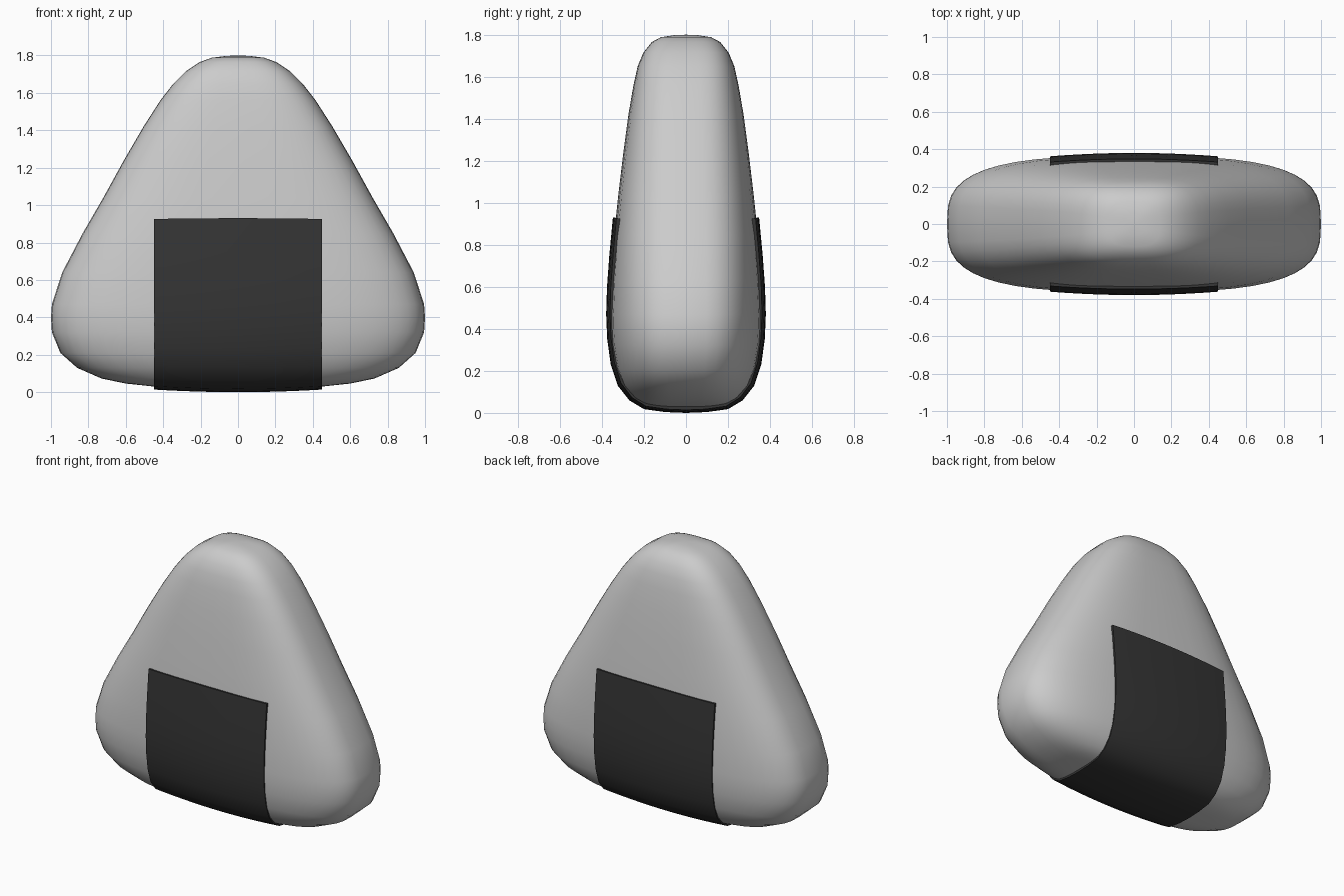
import bpy, bmesh, math

if "Cube" in bpy.data.objects:
    bpy.data.objects.remove(bpy.data.objects["Cube"])


def finish(bm, name, angle):
    mesh = bpy.data.meshes.new(name)
    bm.to_mesh(mesh)
    bm.free()
    obj = bpy.data.objects.new(name, mesh)
    bpy.context.collection.objects.link(obj)
    bpy.ops.object.select_all(action='DESELECT')
    obj.select_set(True)
    bpy.context.view_layer.objects.active = obj
    bpy.ops.object.shade_smooth_by_angle(angle=math.radians(angle))
    return obj


# Rice body: stacked superellipse rings (z, half width, half depth)
rings = [(0.015, 0.25, 0.10), (0.03, 0.45, 0.19), (0.046, 0.6, 0.228),
         (0.073, 0.73, 0.262), (0.13, 0.86, 0.305), (0.21, 0.95, 0.338),
         (0.32, 0.995, 0.357), (0.40, 1.0, 0.362), (0.47, 0.995, 0.363),
         (0.64, 0.94, 0.356), (0.85, 0.83, 0.342), (1.04, 0.72, 0.322),
         (1.24, 0.61, 0.298), (1.42, 0.505, 0.274), (1.56, 0.415, 0.25),
         (1.65, 0.345, 0.23), (1.715, 0.28, 0.203), (1.765, 0.205, 0.163),
         (1.788, 0.14, 0.12), (1.798, 0.06, 0.055)]
SEG, POWER = 48, 2 / 3.1


def spow(v):
    return math.copysign(abs(v) ** POWER, v)


bm = bmesh.new()
loops = []
for z, w, d in rings:
    loops.append([bm.verts.new((w * spow(math.cos(a)), d * spow(math.sin(a)), z))
                  for a in (2 * math.pi * i / SEG for i in range(SEG))])
for lo, hi in zip(loops, loops[1:]):
    for i in range(SEG):
        j = (i + 1) % SEG
        bm.faces.new((lo[i], lo[j], hi[j], hi[i]))
bottom = bm.verts.new((0, 0, 0.01))
top = bm.verts.new((0, 0, 1.8))
for i in range(SEG):
    j = (i + 1) % SEG
    bm.faces.new((bottom, loops[0][j], loops[0][i]))
    bm.faces.new((top, loops[-1][i], loops[-1][j]))
finish(bm, "rice_body", 80)

# Seaweed strip: runs down the front, under the base and up the back
half = [(0.348, 0.93), (0.365, 0.75), (0.376, 0.6), (0.38, 0.47), (0.375, 0.35),
        (0.358, 0.23), (0.325, 0.13), (0.27, 0.06), (0.2, 0.018), (0.1, 0.004)]
path = [(-y, z) for y, z in half] + [(0, 0)] + half[::-1]
bm = bmesh.new()
cols = []
for k in range(13):
    s = k / 6 - 1
    cols.append([bm.verts.new((0.45 * s, y * (1 - 0.048 * s * s),
                               z + 0.014 * s * s * (1 - 1.4 * z)))
                 for y, z in path])
for a, b in zip(cols, cols[1:]):
    for j in range(len(path) - 1):
        bm.faces.new((a[j], a[j + 1], b[j + 1], b[j]))
strip = finish(bm, "seaweed_wrap", 40)
mod = strip.modifiers.new("thickness", 'SOLIDIFY')
mod.thickness = 0.035
mod.offset = -1
bpy.ops.object.modifier_apply(modifier=mod.name)
bpy.ops.object.shade_smooth_by_angle(angle=math.radians(40))

mat = bpy.data.materials.new("seaweed")
mat.diffuse_color = (0.035, 0.035, 0.035, 1)
mat.use_nodes = True
mat.node_tree.nodes["Principled BSDF"].inputs["Base Color"].default_value = mat.diffuse_color
strip.data.materials.append(mat)
